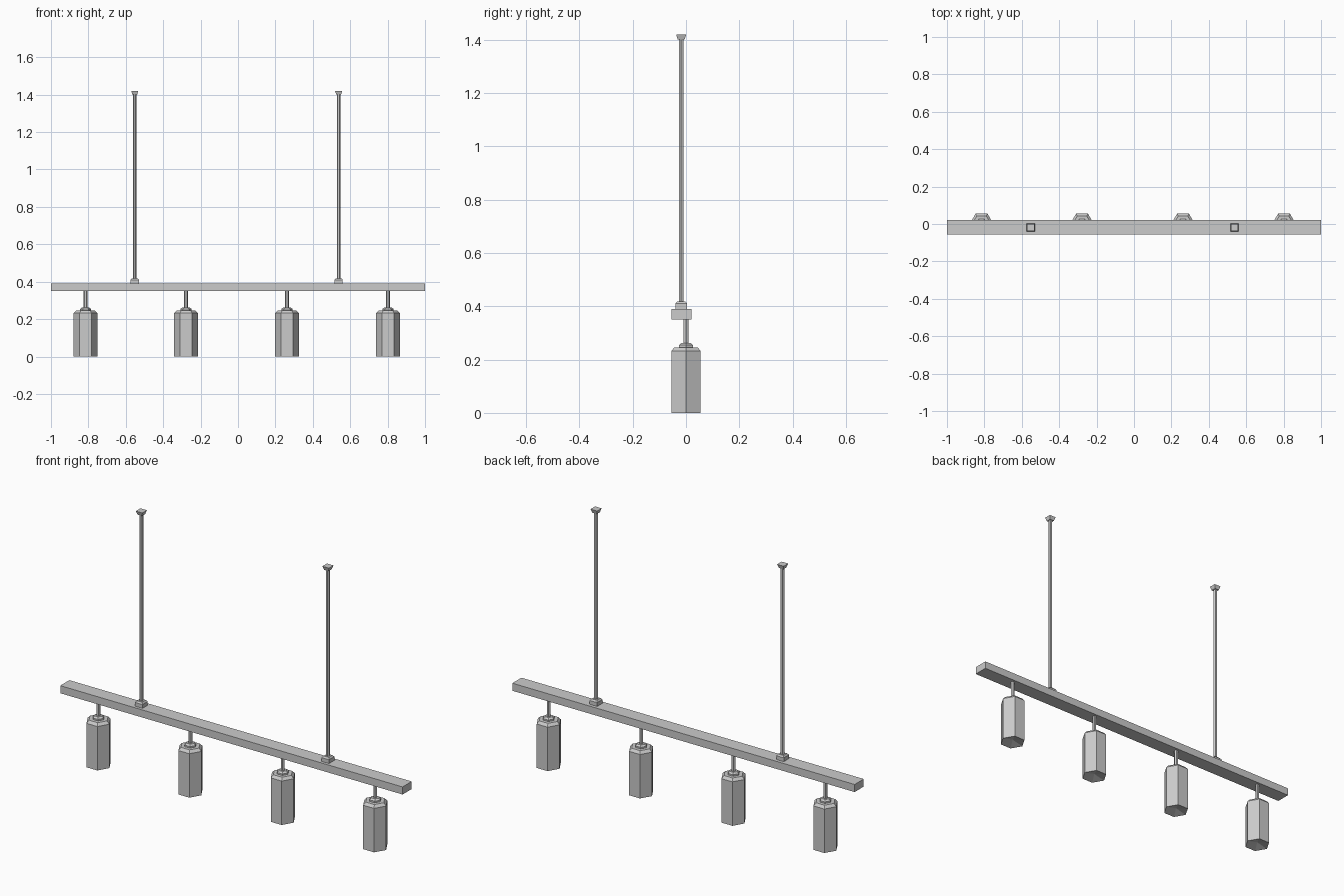
import bpy
import bmesh
from math import cos, sin, tau

cube = bpy.data.objects.get("Cube")
if cube:
    bpy.data.objects.remove(cube, do_unlink=True)

grey = bpy.data.materials.new("light grey")
grey.use_nodes = True
colour = (0.6, 0.6, 0.6, 1)
grey.diffuse_color = colour
grey.node_tree.nodes["Principled BSDF"].inputs["Base Color"].default_value = colour


def finish(name, bm, location):
    bmesh.ops.recalc_face_normals(bm, faces=bm.faces)
    mesh = bpy.data.meshes.new(name)
    bm.to_mesh(mesh)
    bm.free()
    mesh.materials.append(grey)
    obj = bpy.data.objects.new(name, mesh)
    obj.location = location
    bpy.context.collection.objects.link(obj)
    return obj


def lathe(name, profile, sides, location, turn=0.0):
    """Stack faceted rings (radius, height); zero radius makes a point."""
    bm = bmesh.new()
    rings = []
    for radius, z in profile:
        count = sides if radius else 1
        rings.append([bm.verts.new((radius * cos(tau * (i + turn) / sides),
                                    radius * sin(tau * (i + turn) / sides), z))
                      for i in range(count)])
    for low, high in zip(rings, rings[1:]):
        for i in range(sides):
            j = (i + 1) % sides
            if len(low) == 1:
                bm.faces.new((low[0], high[j], high[i]))
            else:
                bm.faces.new((low[i], low[j], high[j], high[i]))
    for ring in (rings[0], rings[-1]):
        if len(ring) > 1:
            bm.faces.new(ring)
    return finish(name, bm, location)


# Horizontal bar
bm = bmesh.new()
bmesh.ops.create_cube(bm, size=1)
bmesh.ops.scale(bm, vec=(2, 0.076, 0.04), verts=bm.verts)
finish("bar", bm, (0, -0.017, 0.37))

# Hexagonal lamps with a dished underside, stepped cap and short stem
shade = [(0, 0.015), (0.0635, 0), (0.0635, 0.232), (0.05, 0.246)]
collar = [(0.03, 0.244), (0.03, 0.254), (0.02, 0.262)]
stem = [(0.01, 0.26), (0.01, 0.355)]
for n, x in enumerate((-0.815, -0.278, 0.262, 0.802), 1):
    for part, profile in (("shade", shade), ("collar", collar), ("stem", stem)):
        lathe(f"lamp_{part}_{n}", profile, 6, (x, 0, 0))

# Suspension rods with square feet and flared ceiling mounts
foot = [(0.031, 0.388), (0.031, 0.41), (0.022, 0.418)]
mount = [(0.018, 1.4), (0.027, 1.42)]
for side, x in (("right", -0.552), ("left", 0.538)):
    spot = (x, -0.018, 0)
    lathe(f"rod_{side}", [(0.01, 0.41), (0.01, 1.405)], 6, spot)
    lathe(f"rod_foot_{side}", foot, 4, spot, 0.5)
    lathe(f"ceiling_mount_{side}", mount, 4, spot, 0.5)
